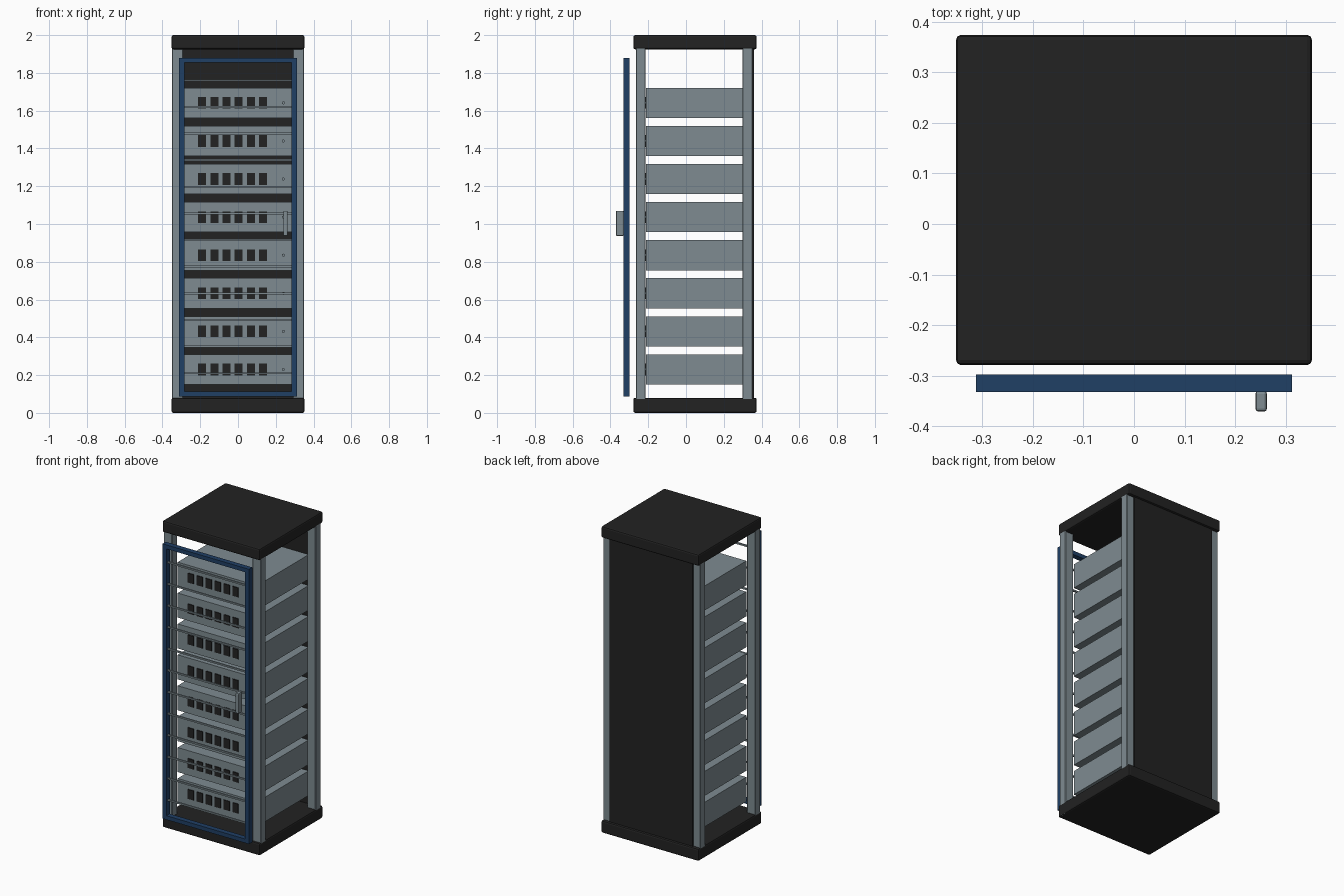
import bpy, bmesh
from mathutils import Matrix

if "Cube" in bpy.data.objects:
    bpy.data.objects.remove(bpy.data.objects["Cube"])


def material(name, rgb):
    m = bpy.data.materials.new(name)
    m.diffuse_color = (*rgb, 1)
    m.use_nodes = True
    m.node_tree.nodes["Principled BSDF"].inputs["Base Color"].default_value = m.diffuse_color
    return m


BLACK = material("matte black", (0.016, 0.016, 0.016))
GREY = material("steel grey", (0.21, 0.26, 0.285))
BLUE = material("door blue", (0.014, 0.05, 0.13))


def finish(name, bm, mat, bevel=0, segments=2):
    me = bpy.data.meshes.new(name)
    bm.to_mesh(me)
    bm.free()
    me.materials.append(mat)
    ob = bpy.data.objects.new(name, me)
    bpy.context.collection.objects.link(ob)
    if bevel:
        mod = ob.modifiers.new("soft edges", 'BEVEL')
        mod.width, mod.segments = bevel, segments
    return ob


def add_box(bm, x, y, z):
    """Box from (min, max) ranges."""
    size = [r[1] - r[0] for r in (x, y, z)]
    mid = [(r[1] + r[0]) / 2 for r in (x, y, z)]
    bmesh.ops.create_cube(bm, size=1, matrix=Matrix.Translation(mid) @ Matrix.Diagonal((*size, 1)))


def box(name, x, y, z, mat, bevel=0, segments=2):
    bm = bmesh.new()
    add_box(bm, x, y, z)
    return finish(name, bm, mat, bevel, segments)


# Base, roof and back panel
box("base", (-0.352, 0.352), (-0.279, 0.374), (0, 0.08), BLACK, 0.01)
box("roof", (-0.352, 0.352), (-0.279, 0.374), (1.925, 2.0), BLACK, 0.01)
box("back_panel", (-0.30, 0.30), (0.345, 0.36), (0.07, 1.93), BLACK)

# Corner posts
for side, sx in (("left", -1), ("right", 1)):
    x = sorted((sx * 0.29, sx * 0.35))
    for end, y in (("front", (-0.266, -0.214)), ("back", (0.3, 0.353))):
        box(f"{end}_{side}_post", x, y, (0.002, 1.95), GREY, 0.003, 1)

# Rack units with dark drive slots and a status button
for i in range(8):
    z0 = 0.15 + i * 0.2016
    zc = z0 + 0.08
    box(f"rack_unit_{i + 1}", (-0.287, 0.287), (-0.212, 0.32), (z0, z0 + 0.16), GREY)
    bm = bmesh.new()
    for k in range(6):
        xc = -0.19 + k * 0.0645
        add_box(bm, (xc - 0.021, xc + 0.021), (-0.217, -0.210), (zc - 0.031, zc + 0.031))
    finish(f"drive_slots_{i + 1}", bm, BLACK)
    bm = bmesh.new()
    bmesh.ops.create_cone(bm, cap_ends=True, segments=12, radius1=0.008, radius2=0.008, depth=0.012,
                          matrix=Matrix.Translation((0.24, -0.214, zc)) @ Matrix.Rotation(1.5707963, 4, 'X'))
    finish(f"status_button_{i + 1}", bm, GREY)

# Door frame
DY = (-0.332, -0.298)
bm = bmesh.new()
for x in ((-0.312, -0.284), (0.284, 0.312)):
    add_box(bm, x, DY, (0.087, 1.88))
for z in ((0.087, 0.113), (1.854, 1.88)):
    add_box(bm, (-0.284, 0.284), DY, z)
finish("door_frame", bm, BLUE)

# Door bars
bm = bmesh.new()
for i in range(12):
    zc = 0.21 + i * 0.141
    add_box(bm, (-0.29, 0.29), (-0.32, -0.31), (zc - 0.005, zc + 0.005))
finish("door_bars", bm, GREY)

# Door handle
box("door_handle", (0.24, 0.263), (-0.371, -0.33), (0.937, 1.07), GREY, 0.006)
